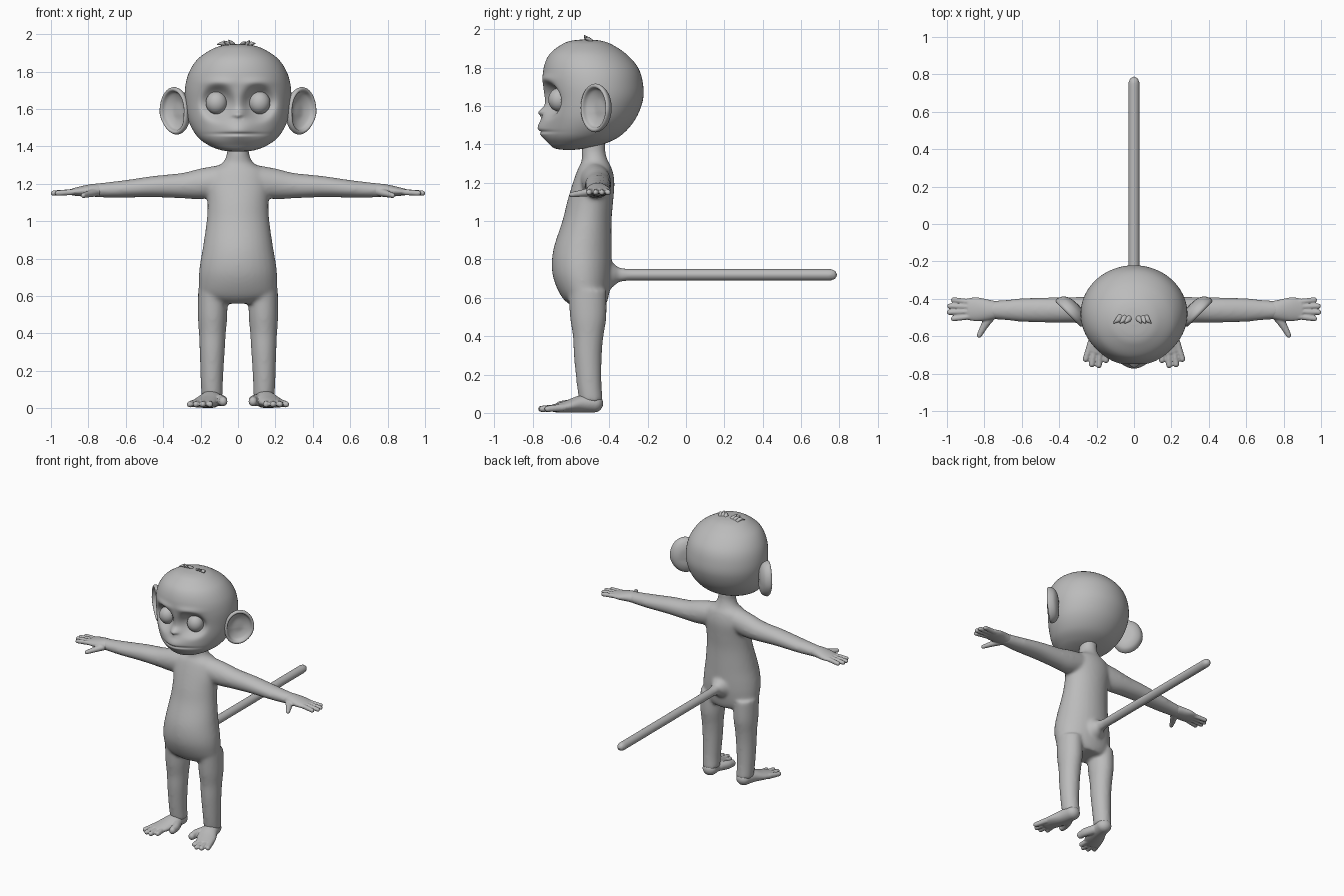
import bpy, bmesh, math
from mathutils import Vector

cube = bpy.data.objects.get("Cube")
if cube:
    bpy.data.objects.remove(cube, do_unlink=True)

GREY = (0.5, 0.5, 0.5, 1)
skin = bpy.data.materials.new("plain grey")
skin.diffuse_color = GREY
skin.use_nodes = True
skin.node_tree.nodes["Principled BSDF"].inputs["Base Color"].default_value = GREY
UP = Vector((0, 0, 1))


def resample(rows, steps):
    """Smooth curve through rows of numbers."""
    out = []
    for i in range(len(rows) - 1):
        p = [rows[max(0, min(len(rows) - 1, i + k))] for k in (-1, 0, 1, 2)]
        for j in range(steps):
            t = j / steps
            out.append([0.5 * (2 * b + (c - a) * t + (2 * a - 5 * b + 4 * c - d) * t * t
                        + (3 * b - a - 3 * c + d) * t ** 3) for a, b, c, d in zip(*p)])
    return out + [list(rows[-1])]


def loft(bm, rows, axis=None, side=1, steps=6, seg=32, cap=1):
    """Skin of elliptical rings; each row is x, y, z, radius across, radius upright."""
    rows = [[r[0] * side, *r[1:]] for r in rows]
    if axis is None:
        axis = Vector(rows[-1][:3]) - Vector(rows[0][:3])
    axis = Vector(axis).normalized()
    vertical = abs(axis.z) > 0.9
    u = Vector((1, 0, 0)) if vertical else axis.cross(UP).normalized()
    v = Vector((0, 1, 0)) if vertical else u.cross(axis)
    rows = resample(rows, steps)
    if cap:
        def dome(row, way):
            r, rings = min(row[3:]), []
            for k in range(1, 6):
                a = math.pi / 2 * k / 5.3
                c = Vector(row[:3]) + axis * way * r * math.sin(a)
                rings.append([*c, row[3] * math.cos(a), row[4] * math.cos(a)])
            return rings
        rows = dome(rows[0], -1)[::-1] + rows + dome(rows[-1], 1)
    rings = []
    for x, y, z, ru, rv in rows:
        angles = [math.tau * k / seg for k in range(seg)]
        rings.append([bm.verts.new(Vector((x, y, z)) + u * ru * math.cos(a) + v * rv * math.sin(a))
                      for a in angles])
    for lo, hi in zip(rings, rings[1:]):
        for k in range(seg):
            n = (k + 1) % seg
            bm.faces.new((lo[k], lo[n], hi[n], hi[k]))
    bm.faces.new(rings[0])
    bm.faces.new(rings[-1])


def finish(bm, name, voxel=0, smooth=0):
    bmesh.ops.recalc_face_normals(bm, faces=bm.faces[:])
    for f in bm.faces:
        f.smooth = True
    mesh = bpy.data.meshes.new(name)
    bm.to_mesh(mesh)
    bm.free()
    mesh.materials.append(skin)
    ob = bpy.data.objects.new(name, mesh)
    bpy.context.collection.objects.link(ob)
    if voxel:
        m = ob.modifiers.new("Fuse", "REMESH")
        m.mode, m.voxel_size, m.use_smooth_shade = "VOXEL", voxel, True
        m = ob.modifiers.new("Soften", "SMOOTH")
        m.factor, m.iterations = 0.5, smooth
    return ob


def upright(profile):
    """Rows of height, half width, front, back turned into loft rows."""
    return [(0, (f + b) / 2, z, w, (b - f) / 2) for z, w, f, b in profile]


# Body: torso with neck, legs, arms and tail fused into one skin
body = bmesh.new()
loft(body, upright([
    (.56, .13, -.6, -.42), (.6, .2, -.645, -.405), (.68, .21, -.685, -.392),
    (.76, .205, -.7, -.388), (.86, .188, -.69, -.388), (1, .168, -.645, -.388),
    (1.1, .163, -.62, -.38), (1.2, .17, -.59, -.373), (1.27, .15, -.565, -.385),
    (1.31, .085, -.545, -.405), (1.36, .06, -.545, -.42), (1.42, .06, -.54, -.42)]),
    axis=UP, cap=0)
for s in (1, -1):
    loft(body, [(.135, -.515, .64, .078, .1), (.136, -.51, .5, .079, .095),
                (.137, -.51, .4, .072, .08), (.138, -.512, .3, .067, .073),
                (.14, -.505, .15, .06, .065), (.138, -.495, .06, .058, .062)],
         axis=UP, side=s, cap=0)
    loft(body, [(.1, -.475, 1.215, .08, .085), (.2, -.465, 1.2, .075, .082),
                (.3, -.46, 1.19, .07, .068), (.45, -.46, 1.185, .068, .057),
                (.6, -.46, 1.173, .063, .047), (.7, -.46, 1.167, .053, .041),
                (.77, -.46, 1.165, .048, .036)], axis=(1, 0, 0), side=s, cap=0)
loft(body, [(0, -.45, .72, .08, .08), (0, -.39, .72, .066, .07), (0, -.35, .72, .036, .038),
            (0, -.3, .72, .031, .031), (0, .76, .72, .031, .031)], steps=1)
finish(body, "body", 0.01, 12)

for s, label in ((1, "left"), (-1, "right")):
    # Hand: palm, four fingers and a thumb
    hand = bmesh.new()
    loft(hand, [(.73, -.46, 1.165, .046, .036), (.78, -.46, 1.165, .056, .034),
                (.84, -.456, 1.16, .064, .027), (.89, -.455, 1.156, .058, .018)],
         axis=(1, 0, 0), side=s)
    for y, tip in ((-.406, .965), (-.439, .985), (-.472, .987), (-.506, .965)):
        loft(hand, [(.85, y * .7 - .137, 1.158, .016, .017), (tip, y, 1.15, .0145, .0145)],
             side=s, steps=1, seg=16)
    loft(hand, [(.765, -.49, 1.155, .028, .024), (.80, -.545, 1.145, .02, .018),
                (.827, -.595, 1.138, .014, .014)], side=s, steps=3, seg=16)
    finish(hand, label + "_hand", 0.005, 4)

    # Foot: sole, four toes and a thumb-like big toe
    foot = bmesh.new()
    loft(foot, [(.137, -.48, .05, .052, .048), (.15, -.55, .047, .058, .045),
                (.175, -.62, .034, .066, .032), (.2, -.68, .025, .06, .022)],
         axis=(.3 * s, -1, 0), side=s)
    for x, y in ((.15, -.728), (.188, -.755), (.225, -.75), (.258, -.722)):
        loft(foot, [(x * .7 + .05, -.64, .028, .019, .02), (x, y, .021, .0165, .0165)],
             side=s, steps=1, seg=16)
    loft(foot, [(.115, -.55, .045, .035, .033), (.085, -.61, .04, .027, .03),
                (.08, -.655, .036, .024, .026)], side=s, steps=3, seg=16)
    finish(foot, label + "_foot", 0.005, 4)

    # Ear: rounded back, rolled rim and hollow front
    ear = bmesh.new()
    n = Vector((.7 * s, -.7, 0))
    rows = []
    for scale, depth in ((.02, -.05), (.5, -.045), (.85, -.025), (1, .005), (.97, .022),
                         (.86, .022), (.74, -.002), (.4, -.02), (.02, -.022)):
        c = Vector((.335 * s, -.465, 1.59)) + n * depth
        rows.append((*c, .1 * scale, .126 * scale))
    loft(ear, rows, axis=n, cap=0, seg=48)
    for v in ear.verts:
        v.co.x -= s * .15 * max(0, 1.57 - v.co.z)
    finish(ear, label + "_ear")

    # Eyeball
    eye = bmesh.new()
    bmesh.ops.create_uvsphere(eye, u_segments=32, v_segments=20, radius=1)
    for v in eye.verts:
        v.co = Vector((.115 * s + v.co.x * .057, -.663 + v.co.y * .055, 1.633 + v.co.z * .061))
    finish(eye, label + "_eye")

# Head: smooth skull, then face features pushed in and out along y
head = bmesh.new()
loft(head, upright([
    (1.372, .03, -.64, -.58), (1.38, .09, -.685, -.52), (1.405, .155, -.712, -.42),
    (1.45, .215, -.735, -.335), (1.53, .262, -.737, -.265), (1.63, .283, -.737, -.225),
    (1.72, .282, -.745, -.225), (1.8, .26, -.742, -.25), (1.87, .212, -.712, -.31),
    (1.92, .138, -.65, -.385), (1.94, .08, -.6, -.44), (1.947, .02, -.54, -.5)]),
    axis=UP, steps=12, seg=128, cap=0)
# amount, x, z, spread x, spread z, sharpness
FEATURES = [
    (.036, 0, 1.485, .085, .055, 1),     # muzzle
    (.03, 0, 1.568, .032, .022, 1),      # nose
    (-.058, .11, 1.633, .08, .082, 2),   # eye socket
    (.012, .1, 1.74, .08, .025, 1),      # brow
    (-.014, .016, 1.552, .009, .008, 1),  # nostril
    (-.013, 0, 1.466, .115, .007, 1),    # mouth
]
for v in head.verts:
    if v.co.y < -.5:
        x, z = abs(v.co.x), v.co.z
        v.co.y -= sum(a * math.exp(-(((x - fx) / sx) ** 2 + ((z - fz) / sz) ** 2) ** p)
                      for a, fx, fz, sx, sz, p in FEATURES)
finish(head, "head")

# Tuft of short locks on the crown
tuft = bmesh.new()
for x, lean, top in ((-.07, -.04, 1.945), (-.045, -.03, 1.963), (-.02, -.03, 1.968),
                     (.02, .02, 1.958), (.045, .015, 1.965), (.06, .03, 1.95)):
    loft(tuft, [(x, -.495, 1.93, .018, .014), (x + lean * .4, -.512, 1.95, .014, .011),
                (x + lean, -.53, top, .003, .003)], steps=4, seg=12)
finish(tuft, "hair_tuft")
